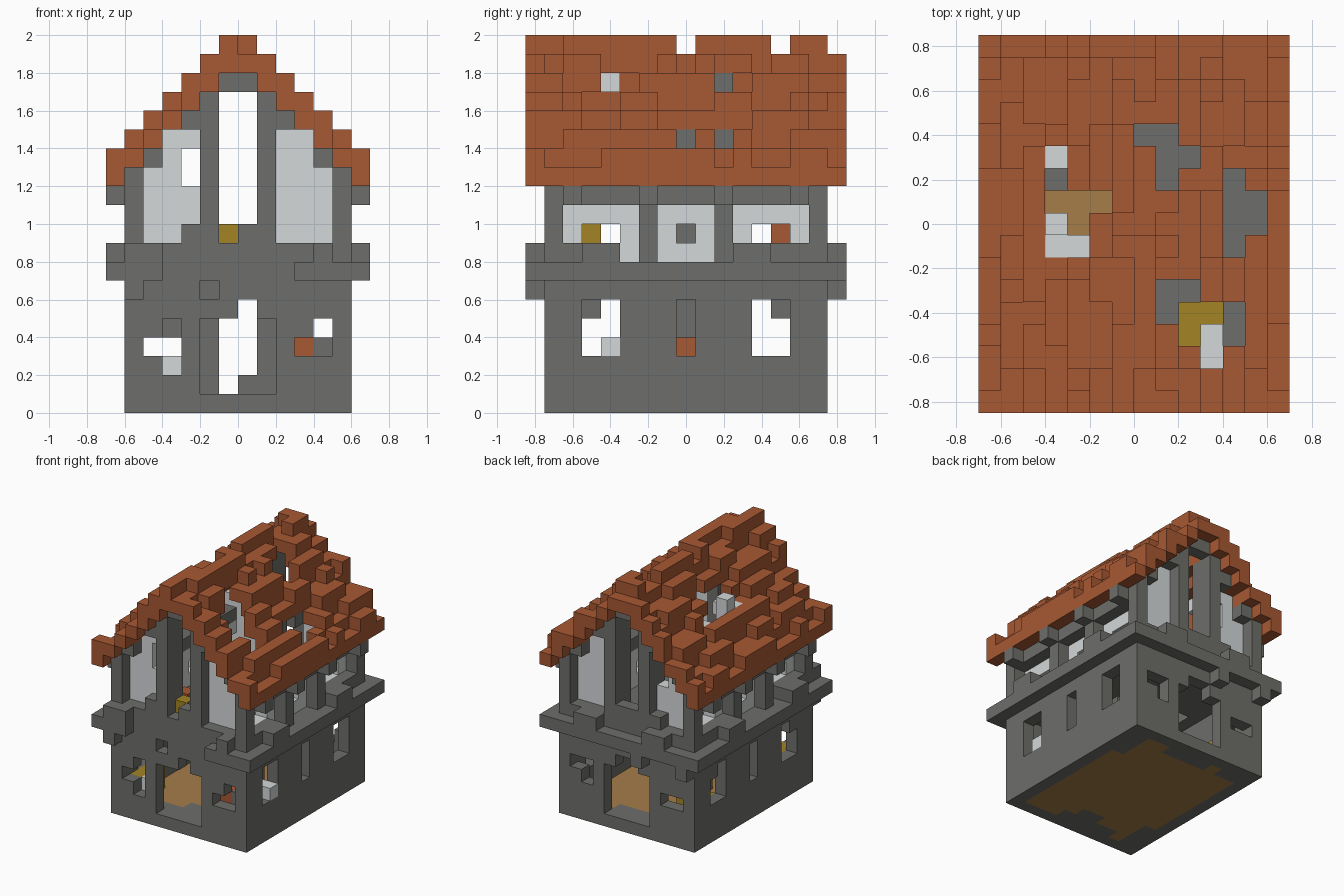
import bpy, bmesh, random
from mathutils import Vector

S = 0.1                                   # block size
random.seed(4)
old = bpy.data.objects.get("Cube")
if old:
    bpy.data.objects.remove(old)


def material(name, colour):
    m = bpy.data.materials.new(name)
    m.use_nodes = True
    m.diffuse_color = (*colour, 1)
    bsdf = m.node_tree.nodes["Principled BSDF"]
    bsdf.inputs["Base Color"].default_value = (*colour, 1)
    bsdf.inputs["Roughness"].default_value = 0.9
    return m


stone = material("stone grey", (0.155, 0.157, 0.145))
tile = material("roof clay", (0.39, 0.098, 0.033))
plaster = material("pale plaster", (0.66, 0.69, 0.695))
plank = material("floor tan", (0.38, 0.205, 0.066))
straw = material("straw yellow", (0.365, 0.23, 0.018))

cells = {}                                # block position -> part name


def span(r):
    return range(r[0], r[1] + 1) if isinstance(r, tuple) else (r,)


def block(part, x, y, z):
    """Fill a box of blocks; a part of None carves it away."""
    for i in span(x):
        for j in span(y):
            for k in span(z):
                if part:
                    cells[i, j, k] = part
                else:
                    cells.pop((i, j, k), None)


def flip(r, n):
    return (n - r[1], n - r[0]) if isinstance(r, tuple) else n - r


def both_sides(part, x, y, z):
    block(part, x, y, z)
    block(part, flip(x, 13), y, z)


def both_ends(part, x, y, z):
    block(part, x, y, z)
    block(part, x, flip(y, 16), z)


def four_ways(part, x, y, z):
    both_ends(part, x, y, z)
    both_ends(part, flip(x, 13), y, z)


# Ground storey: hollow shell with plank floor
block("ground_walls", (1, 12), (1, 15), (0, 6))
block(None, (2, 11), (2, 14), (1, 6))
block("ground_floor", (2, 11), (2, 14), 0)
for x, y in (((4, 8), 2), ((6, 7), 3), ((2, 3), 14), (11, (12, 14)), ((5, 8), 14), (2, (2, 4))):
    block("ground_walls", x, y, 0)

# Doorways at both ends
both_ends(None, (5, 8), 1, (1, 4))
both_ends(None, 7, 1, 5)
block(None, 6, 15, 5)

# Side windows, with broken corners on one side
both_sides(None, 12, (3, 4), (3, 5))
both_sides(None, 12, 8, (3, 5))
both_sides(None, 12, (12, 13), (3, 5))
block("ground_walls", 1, 3, 5)
block("ground_walls", 1, 13, 5)

# Front and back windows, and a missing stone above the front door
both_ends(None, (2, 3), 1, 3)
both_ends(None, 3, 1, 4)
both_ends(None, 10, 1, 3)
both_ends(None, 11, 1, (3, 4))
block(None, 3, 1, 2)
block(None, 10, 15, 4)
block("ground_walls", 11, 15, 3)
block("ground_walls", 3, 15, 4)
block(None, 5, 1, 6)

# Inner posts
both_sides("inner_posts", 5, 8, (1, 6))

# Overhanging ledge with a broken rim, stray merlons, corbels and stair hole
block("ledge", (0, 13), (0, 16), 7)
block(None, (3, 9), 0, 7)
block("ledge", (1, 2), 0, 8)
block("ledge", 11, 0, 8)
block("ledge", (3, 4), 16, 8)
block("ledge", (9, 10), 16, 8)
both_sides("ledge", 13, (3, 4), 8)
both_sides("ledge", 13, (11, 12), 8)
both_ends("ledge", 1, 0, 6)
block("ledge", 5, 16, 6)
block(None, (3, 5), (8, 9), 7)

# Upper storey frame with low sills, posts, beams and bracket ends
both_sides("upper_frame", 12, (1, 4), 8)
both_sides("upper_frame", 12, (11, 15), 8)
for j in (1, 6, 10, 15):
    both_sides("upper_frame", 12, j, (8, 12))
both_sides("upper_frame", 12, (1, 15), 11)
both_sides("upper_frame", 11, (3, 13), 11)
for j in (2, 6, 10, 14):
    both_sides("upper_frame", 13, j, 11)

# Gable frames
both_ends("gable_frame", (1, 12), 1, 8)
both_ends("gable_frame", (4, 8), 1, 9)
block(None, 6, 1, 9)
four_ways("gable_frame", 5, (1, 2), (8, 16))
four_ways("gable_frame", 1, 1, (8, 12))
for a in (0, 1, 2, 4, 5):
    four_ways("gable_frame", 7 + a, 1, 17 - a)

# Pale wall panels set behind the frames
for y, window in (((2, 5), (3, 4)), ((7, 9), 8), ((11, 14), (12, 13))):
    both_sides("wall_panels", 11, y, (8, 10))
    both_sides(None, 11, window, 9)
for a, top in ((2, 14), (3, 14), (4, 12)):
    four_ways("wall_panels", 7 + a, 2, (8, top))
both_ends(None, 4, 2, (12, 13))


def course(i):
    """Distance of a roof column from the ridge, in blocks."""
    return max(i - 7, 6 - i)


# Stepped roof: two blocks thick, with worn runs along each course
for a in range(7):
    both_sides("roof", 7 + a, (0, 16), (18 - a, 19 - a))
for i in range(14):
    j = random.randint(0, 3)
    while course(i) and j < 17:
        run = random.randint(1, 3)
        block(None, i, (j, min(j + run - 1, 16)), 19 - course(i))
        j += run + random.randint(1, 4)

# Ridge: alternate halves broken away, with open gaps
block(None, 7, (0, 1), 19)
block(None, 6, (4, 6), 19)
block(None, 7, (9, 11), 19)
block(None, 6, 14, 19)
for j in (8, 13, 16):
    block(None, (6, 7), j, 19)

# Holes through the roof, given as column and row
holes = ((7, 12), (8, (10, 12)), (9, 11), (11, (7, 10)), (12, (8, 9)), (8, (4, 5)),
         (9, (3, 5)), (10, (2, 4)), (11, (3, 4)), (3, (7, 11)), (4, (7, 9)), (5, 9))
for i, j in holes:
    block("roof", i + (1 if i > 6 else -1), j, 18 - course(i))
for i, j in holes:
    block(None, i, j, (18 - course(i), 19 - course(i)))
block(None, 9, 10, 17)
block(None, 12, 10, 14)

# Loose plaster chunks
for spot in ((3, 11, 15), (3, (7, 8), 15), (3, 8, 16), (4, 7, 15), (10, 3, (13, 14)),
             (6, 4, 17), ((11, 12), 4, 3), (3, 2, (1, 2)), (9, 13, 8)):
    block("plaster_rubble", *spot)

# Loose straw bales
for spot in (((9, 10), 4, 8), (9, 3, 8), (6, 2, 9), (10, 3, 9), (2, (2, 4), (1, 2)),
             ((2, 3), (12, 13), (1, 2))):
    block("straw_bales", *spot)

# Fallen tiles
for spot in ((10, 2, (2, 3)), (11, 8, 3), (10, 13, 9), (4, 5, 8)):
    block("fallen_tiles", *spot)

# Loose stones and rafter stubs
for spot in ((7, 8, 1), (11, 2, (1, 3)), (9, 8, 9), (4, 11, 8),
             (10, 8, 14), (10, 10, 14), (7, 10, 17)):
    block("stone_rubble", *spot)

colours = {"ground_walls": stone, "ground_floor": plank, "inner_posts": stone,
           "ledge": stone, "upper_frame": stone, "gable_frame": stone,
           "wall_panels": plaster, "roof": tile, "plaster_rubble": plaster,
           "straw_bales": straw, "fallen_tiles": tile, "stone_rubble": stone}


def build(part, mat):
    """Make one object from the exposed faces of a part's blocks."""
    bm = bmesh.new()
    for cell in [c for c, p in cells.items() if p == part]:
        mid = Vector((cell[0] - 6.5, cell[1] - 8, cell[2] + 0.5))
        for axis in range(3):
            for sign in (-1, 1):
                near = list(cell)
                near[axis] += sign
                if tuple(near) in cells:
                    continue
                n, u, v = Vector(), Vector(), Vector()
                n[axis] = sign / 2
                u[(axis + 1) % 3] = 0.5
                v[(axis + 2) % 3] = sign / 2
                corners = (n - u - v, n + u - v, n + u + v, n - u + v)
                bm.faces.new([bm.verts.new((mid + c) * S) for c in corners])
    bmesh.ops.remove_doubles(bm, verts=bm.verts, dist=S / 100)
    mesh = bpy.data.meshes.new(part)
    bm.to_mesh(mesh)
    bm.free()
    mesh.materials.append(mat)
    bpy.context.collection.objects.link(bpy.data.objects.new(part, mesh))


for part, mat in colours.items():
    build(part, mat)
